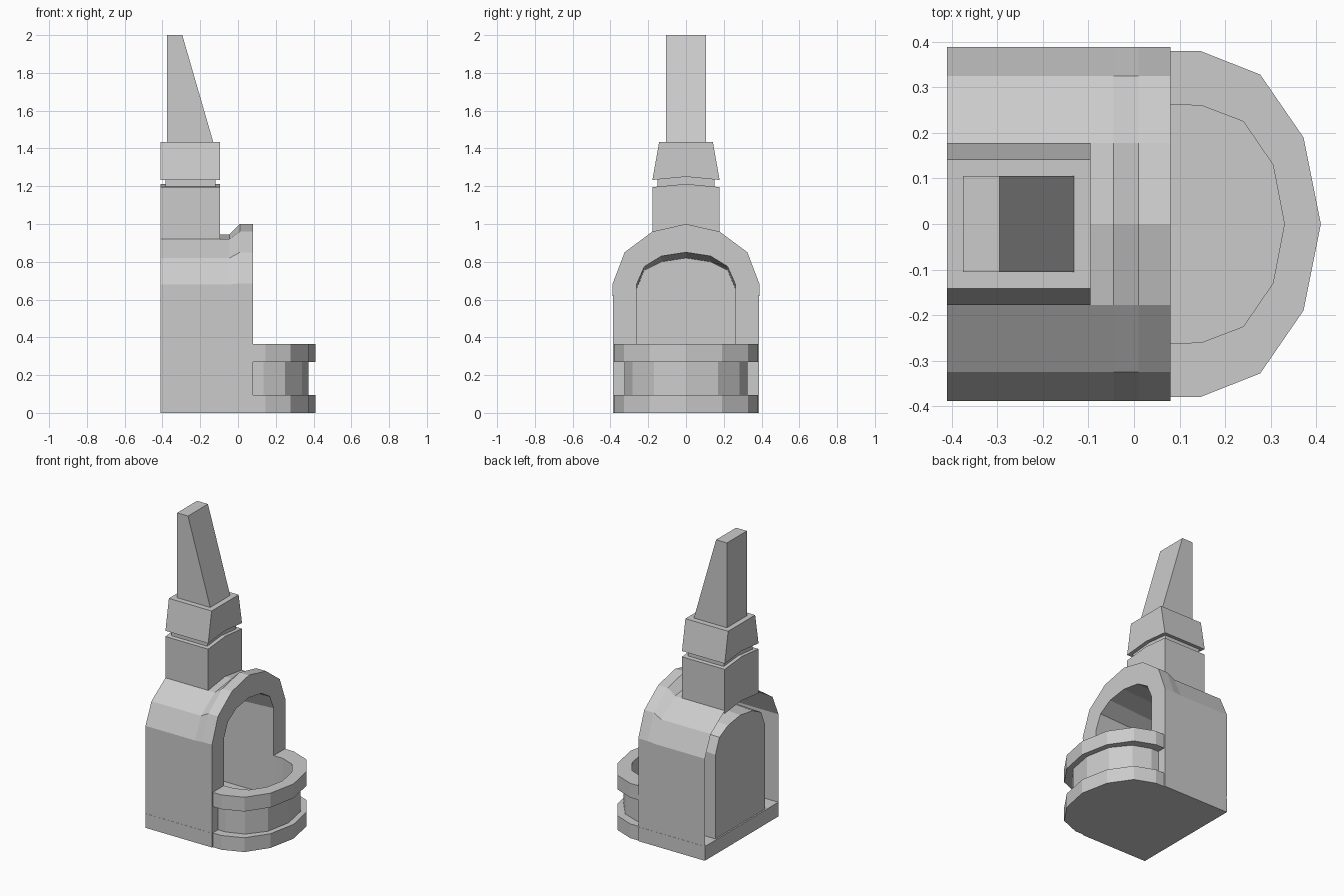
import bpy, bmesh

if "Cube" in bpy.data.objects:
    bpy.data.objects.remove(bpy.data.objects["Cube"])


def loft(name, rows, cap_start=False, cap_end=False):
    """Skin matching rows of points with quads, optionally capping the ends."""
    bm = bmesh.new()
    vs = [[bm.verts.new(p) for p in r] for r in rows]
    n = len(rows[0])
    closed = cap_start and cap_end
    for a, b in zip(vs, vs[1:]):
        for i in range(n if closed else n - 1):
            j = (i + 1) % n
            bm.faces.new((a[i], a[j], b[j], b[i]))
    if cap_start:
        bm.faces.new(vs[0])
    if cap_end:
        bm.faces.new(vs[-1])
    bmesh.ops.recalc_face_normals(bm, faces=bm.faces)
    me = bpy.data.meshes.new(name)
    bm.to_mesh(me)
    bm.free()
    ob = bpy.data.objects.new(name, me)
    bpy.context.collection.objects.link(ob)
    return ob


def mirror(half):
    """Half profile ending on the centre line -> full symmetric profile.
    The first coordinate of each pair is the mirrored one."""
    return half + [(-a, b) for a, b in reversed(half[:-1])]


def section(x, half):
    return [(x, y, z) for y, z in mirror(half)]


def arc(half, z):
    return [(x, y, z) for y, x in mirror(half)]


def rect(x0, x1, y, z):
    return [(x0, -y, z), (x1, -y, z), (x1, y, z), (x0, y, z)]


# Balcony plan curves as (y, x)
outer = [(.38, .08), (.38, .145), (.328, .277), (.19, .372), (0, .41)]
middle = [(.325, .08), (.325, .135), (.282, .25), (.17, .34), (0, .372)]
inner = [(.262, .08), (.26, .148), (.225, .24), (.13, .305), (0, .33)]
FLOOR = .095

# Base slab: square at the back, rounded at the front
slab = [(.387, -.41), (.387, .08)] + outer
loft("base_slab", [arc(slab, 0), arc(slab, FLOOR)], True, True)

# Balcony wall with overhanging rim
loft("balcony", [arc(inner, FLOOR), arc(inner, .365), arc(outer, .365),
                 arc(outer, .27), arc(middle, .27), arc(middle, FLOOR)])

# Arched body shell, open at the back, with raised front lip and deep niche
low = [(.386, FLOOR), (.388, .68), (.325, .82), (.178, .92), (0, .945)]
high = [(.386, FLOOR), (.388, .685), (.325, .85), (.178, .96), (0, 1.0)]
niche_front = [(.262, FLOOR), (.262, .68), (.22, .775), (.13, .83), (0, .85)]
niche_back = [(.262, FLOOR), (.262, .655), (.22, .755), (.13, .80), (0, .82)]
loft("arched_body", [section(-.41, low), section(-.045, low), section(.01, high),
                     section(.08, high), section(.08, niche_front),
                     section(-.40, niche_back)], cap_end=True)


# Tower blocks with slightly peaked top or bottom, extruded along x
def peaked(name, x0, x1, half_bottom, half_top):
    prof = mirror(half_bottom) + mirror(half_top)[::-1]
    loft(name, [[(x, y, z) for y, z in prof] for x in (x0, x1)], True, True)


peaked("tower", -.41, -.095, [(.178, .90), (0, .92)], [(.178, 1.195), (0, 1.212)])
peaked("tower_neck", -.385, -.12, [(.152, 1.18), (0, 1.2)], [(.152, 1.24), (0, 1.255)])
peaked("tower_cap", -.41, -.095, [(.178, 1.233), (0, 1.25)], [(.142, 1.435), (0, 1.435)])

# Wedge spire with vertical back
loft("spire", [rect(-.375, -.13, .105, 1.43), rect(-.375, -.295, .105, 2.0)], True, True)
